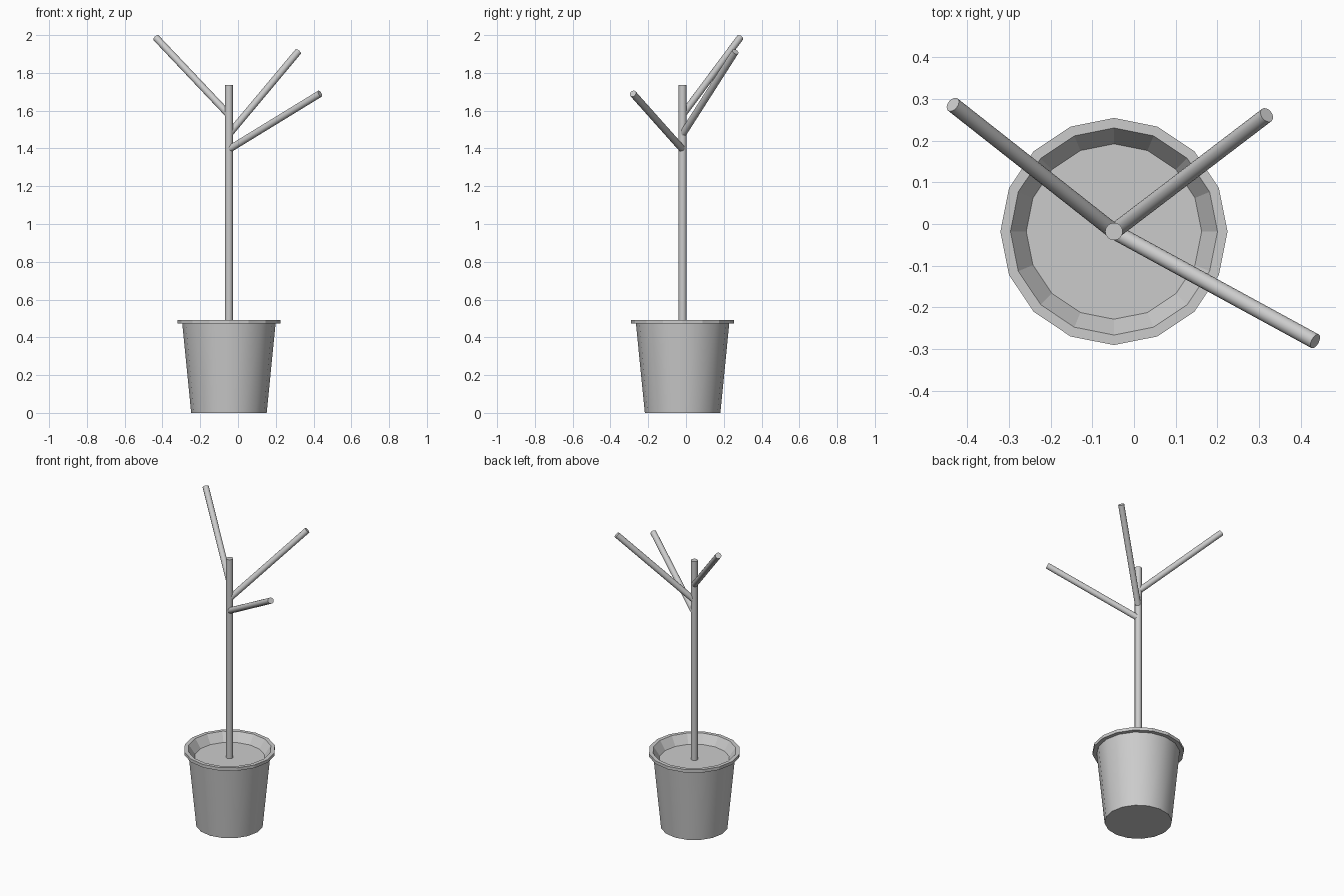
import bpy, bmesh, math
from mathutils import Vector

if "Cube" in bpy.data.objects:
    bpy.data.objects.remove(bpy.data.objects["Cube"])

CX, CY = -0.048, -0.018   # plant axis
SIDES = 16


def make_object(name, bm):
    bmesh.ops.recalc_face_normals(bm, faces=bm.faces[:])
    mesh = bpy.data.meshes.new(name)
    bm.to_mesh(mesh)
    bm.free()
    obj = bpy.data.objects.new(name, mesh)
    bpy.context.collection.objects.link(obj)
    return obj


def lathe(name, profile, smooth_bands=()):
    """Spin (radius, z) points around the plant axis and cap both ends."""
    bm = bmesh.new()
    rings = []
    for r, z in profile:
        rings.append([bm.verts.new((CX + r * math.cos(2 * math.pi * i / SIDES),
                                    CY + r * math.sin(2 * math.pi * i / SIDES), z))
                      for i in range(SIDES)])
    for band, (a, b) in enumerate(zip(rings, rings[1:])):
        for i in range(SIDES):
            j = (i + 1) % SIDES
            f = bm.faces.new((a[i], a[j], b[j], b[i]))
            f.smooth = band in smooth_bands
    for ring in (rings[0], rings[-1]):
        cap = bm.faces.new(ring)
        for e in cap.edges:
            e.smooth = False
    # keep hard edges between smooth and flat bands
    for e in bm.edges:
        if len({f.smooth for f in e.link_faces}) > 1:
            e.smooth = False
    return make_object(name, bm)


def rod(name, start, end, radius):
    """Smooth capped cylinder between two points."""
    start, end = Vector(start), Vector(end)
    d = end - start
    bm = bmesh.new()
    bmesh.ops.create_cone(bm, cap_ends=True, segments=SIDES,
                          radius1=radius, radius2=radius, depth=d.length)
    for f in bm.faces:
        f.smooth = len(f.verts) == 4
    for e in bm.edges:
        e.smooth = all(f.smooth for f in e.link_faces)
    obj = make_object(name, bm)
    obj.rotation_euler = d.to_track_quat('Z', 'Y').to_euler()
    obj.location = (start + end) / 2
    return obj


# pot: tapered wall, thin rim, sloped inner lip down to the soil
lathe("pot", [(0.20, 0.0), (0.247, 0.473), (0.272, 0.473), (0.272, 0.493),
              (0.248, 0.493), (0.21, 0.437)], smooth_bands=(0,))

# trunk
rod("trunk", (CX, CY, 0.43), (CX, CY, 1.737), 0.021)

# branches: height on the trunk, tip position
branches = [(1.395, (0.434, -0.281, 1.69)),
            (1.475, (0.318, 0.261, 1.912)),
            (1.578, (-0.434, 0.286, 1.986))]
for n, (z, tip) in enumerate(branches, 1):
    rod(f"branch_{n}", (CX, CY, z), tip, 0.0185)
